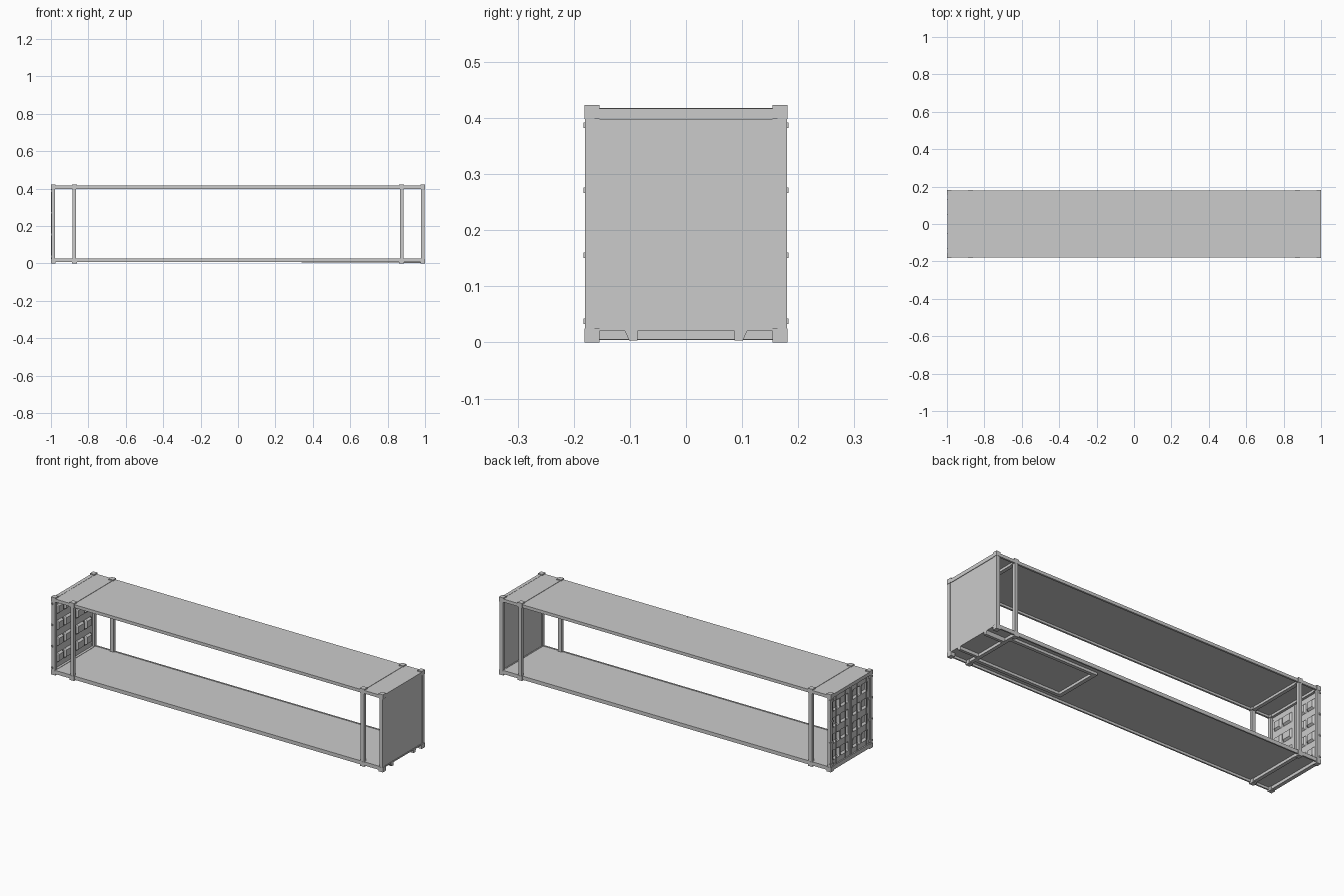
import bpy, bmesh, math

if "Cube" in bpy.data.objects:
    bpy.data.objects.remove(bpy.data.objects["Cube"])

grey = bpy.data.materials.new("painted_steel_grey")
grey.diffuse_color = (0.6, 0.6, 0.6, 1)
grey.use_nodes = True
grey.node_tree.nodes["Principled BSDF"].inputs["Base Color"].default_value = grey.diffuse_color


def finish(name, bm):
    bmesh.ops.recalc_face_normals(bm, faces=bm.faces[:])
    me = bpy.data.meshes.new(name)
    bm.to_mesh(me)
    bm.free()
    me.materials.append(grey)
    ob = bpy.data.objects.new(name, me)
    bpy.context.collection.objects.link(ob)
    return ob


def boxes(name, spans):
    """One object made of boxes given as (x0, x1, y0, y1, z0, z1)."""
    bm = bmesh.new()
    for x0, x1, y0, y1, z0, z1 in spans:
        vs = bmesh.ops.create_cube(bm, size=1)["verts"]
        for v in vs:
            v.co.x = x1 if v.co.x > 0 else x0
            v.co.y = y1 if v.co.y > 0 else y0
            v.co.z = z1 if v.co.z > 0 else z0
    return finish(name, bm)


def mir_y(spans):
    return spans + [(a, b, -d, -c, e, f) for a, b, c, d, e, f in spans]


def mir_x(spans):
    return spans + [(-b, -a, c, d, e, f) for a, b, c, d, e, f in spans]


H, W = 0.423, 0.181

# corner and intermediate castings
boxes("corner_castings", mir_y(mir_x([
    (0.975, 1.0, W - 0.027, W, 0, 0.025),
    (0.975, 1.0, W - 0.027, W, H - 0.025, H),
    (0.862, 0.888, W - 0.027, W, 0, 0.025),
    (0.862, 0.888, W - 0.027, W, H - 0.025, H)])))

# upright posts
boxes("corner_posts", mir_y(mir_x([(0.978, 0.998, W - 0.018, W - 0.001, 0.025, H - 0.025)])))
boxes("lifting_posts", mir_y(mir_x([(0.865, 0.885, W - 0.018, W - 0.001, 0.025, H - 0.025)])))

# long rails
boxes("bottom_side_rails", mir_y([(-0.98, 0.98, W - 0.010, W - 0.002, 0.007, 0.027)]))
boxes("top_side_rails", mir_y([(-0.98, 0.98, W - 0.012, W - 0.002, 0.399, 0.416)]))

# floor and roof
boxes("floor", [(-0.985, 0.99, -W + 0.008, W - 0.008, 0.020, 0.025)])
boxes("roof", [(-0.99, 0.995, -W + 0.004, W - 0.004, 0.411, 0.416)])

# cross beams under roof and floor, raised roof strips
boxes("roof_cross_beams", mir_x([(0.865, 0.885, -W + 0.01, W - 0.01, 0.398, 0.411),
                                 (0.866, 0.884, -W + 0.02, W - 0.02, 0.416, 0.418)]))
boxes("floor_cross_beams", mir_x([(0.865, 0.885, -W + 0.01, W - 0.01, 0.005, 0.020)]))

# tunnel frame below the front part of the floor
boxes("tunnel_rails", mir_y([(0.34, 0.875, 0.118, 0.136, 0.006, 0.020)])
      + [(0.34, 0.362, -0.136, 0.136, 0.006, 0.020)])

# front wall with header and sill
boxes("front_wall", [(0.985, 0.996, -W + 0.003, W - 0.003, 0.025, 0.400)])
boxes("front_header", [(0.98, 0.999, -W + 0.027, W - 0.027, 0.397, 0.417)])
boxes("front_sill", [(0.98, 0.998, -W + 0.027, W - 0.027, 0.020, 0.027)])

# sloped feet of the front sill
bm = bmesh.new()
for s in (1, -1):
    prof = [(0.086, 0.003), (0.101, 0.003), (0.109, 0.020), (0.086, 0.020)]
    a = [bm.verts.new((0.998, s * y, z)) for y, z in prof]
    b = [bm.verts.new((0.885, s * y, z)) for y, z in prof]
    bm.faces.new(a)
    bm.faces.new(b)
    for i in range(4):
        j = (i + 1) % 4
        bm.faces.new((a[i], a[j], b[j], b[i]))
finish("sill_feet", bm)

# rear frame
boxes("rear_header", [(-0.998, -0.978, -W + 0.027, W - 0.027, 0.398, 0.417)])
boxes("rear_sill", [(-0.998, -0.978, -W + 0.027, W - 0.027, 0.004, 0.027)])

# pressed rear doors: one sheet each, with sunk panels
zs = [0.027]
inner_z = set()
for k in range(4):
    c = 0.08 + 0.088 * k
    for d in (-0.026, -0.018, 0.018, 0.026):
        if abs(d) < 0.02:
            inner_z.add(len(zs))
        zs.append(c + d)
zs.append(0.399)
ys = [0.002, 0.020, 0.027, 0.076, 0.083, 0.095, 0.102, 0.141, 0.148, 0.166]
inner_y = {2, 3, 6, 7}
for s, side in ((1, "left"), (-1, "right")):
    bm = bmesh.new()
    grid = [[bm.verts.new((-0.980 if i in inner_z and j in inner_y else -0.991, s * y, z))
             for j, y in enumerate(ys)] for i, z in enumerate(zs)]
    for i in range(len(zs) - 1):
        for j in range(len(ys) - 1):
            bm.faces.new((grid[i][j], grid[i][j + 1], grid[i + 1][j + 1], grid[i + 1][j]))
    finish(side + "_door", bm)

# door locking bars, centre seal and hinges
bm = bmesh.new()
for y in (-0.132, -0.050, 0.050, 0.132):
    vs = bmesh.ops.create_cone(bm, cap_ends=True, segments=8, radius1=0.003,
                               radius2=0.003, depth=0.38)["verts"]
    bmesh.ops.translate(bm, verts=vs, vec=(-0.996, y, 0.213))
finish("locking_bars", bm)
boxes("door_seal", [(-0.995, -0.988, -0.003, 0.003, 0.027, 0.399)])
boxes("hinges", mir_y([(-1.0, -0.990, 0.155, 0.183, z - 0.005, z + 0.005)
                       for z in (0.038, 0.155, 0.271, 0.387)]))
